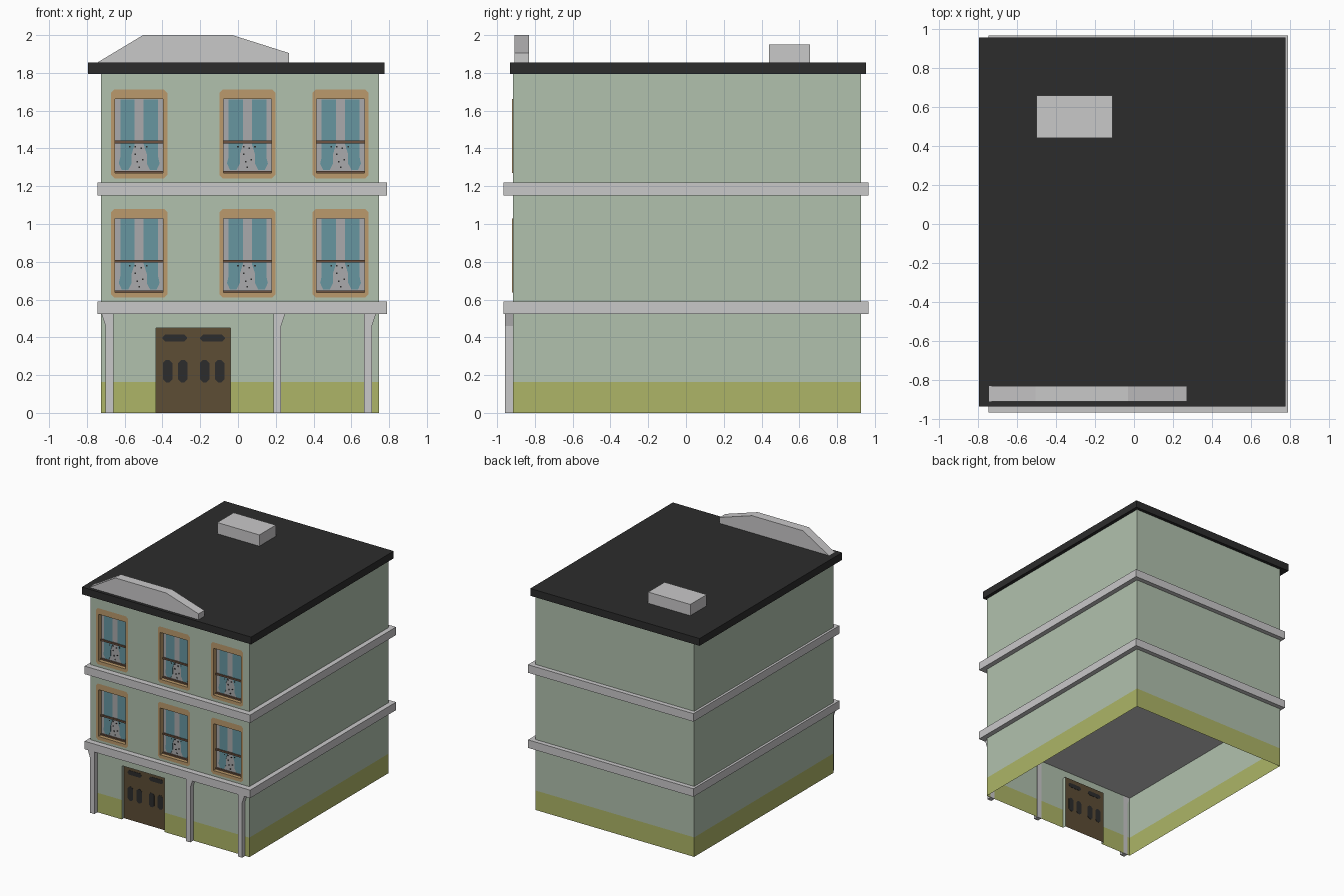
import bpy, bmesh

if "Cube" in bpy.data.objects:
    bpy.data.objects.remove(bpy.data.objects["Cube"])

def mat(name, r, g, b):
    m = bpy.data.materials.new(name)
    lin = [((c / 255 + 0.055) / 1.055) ** 2.4 for c in (r, g, b)]
    m.diffuse_color = (*lin, 1)
    m.use_nodes = True
    m.node_tree.nodes["Principled BSDF"].inputs["Base Color"].default_value = m.diffuse_color
    return m

GREEN = mat("wall green", 177, 193, 174)
OLIVE = mat("base olive", 173, 181, 103)
GREY = mat("stone grey", 201, 200, 201)
ROOF = mat("roof black", 44, 44, 44)
BROWN = mat("door brown", 93, 77, 53)
TAN = mat("frame tan", 187, 154, 108)
TEAL = mat("glass teal", 103, 150, 160)
PALE = mat("curtain grey", 170, 170, 172)
SASH = mat("sash brown", 110, 84, 66)

def mesh(name, verts, faces, mats, idx=None):
    me = bpy.data.meshes.new(name)
    me.from_pydata(verts, [], faces)
    for m in mats:
        me.materials.append(m)
    if idx:
        for p, i in zip(me.polygons, idx):
            p.material_index = i
    ob = bpy.data.objects.new(name, me)
    bpy.context.collection.objects.link(ob)
    return ob

def prism(name, pts, y0, y1, m):
    """Extrude an x-z outline from y0 to y1."""
    n = len(pts)
    verts = [(x, y0, z) for x, z in pts] + [(x, y1, z) for x, z in pts]
    faces = [list(range(n)), list(range(2 * n - 1, n - 1, -1))]
    faces += [(i, i + n, (i + 1) % n + n, (i + 1) % n) for i in range(n)]
    ob = mesh(name, verts, faces, [m])
    bm = bmesh.new()
    bm.from_mesh(ob.data)
    bmesh.ops.recalc_face_normals(bm, faces=bm.faces)
    bm.to_mesh(ob.data)
    bm.free()
    return ob

def box(name, x0, x1, y0, y1, z0, z1, m):
    return prism(name, [(x0, z0), (x1, z0), (x1, z1), (x0, z1)], y0, y1, m)

def octagon(x0, x1, z0, z1, c):
    return [(x0 + c, z0), (x1 - c, z0), (x1, z0 + c), (x1, z1 - c),
            (x1 - c, z1), (x0 + c, z1), (x0, z1 - c), (x0, z0 + c)]

X0, X1, Y0, Y1, TOP, BASE = -0.725, 0.747, -0.917, 0.927, 1.80, 0.163
WX = (-0.523, 0.05, 0.543)          # window centres
WZ = (0.638, 1.27)                  # window bottoms
HW, WH, DEPTH = 0.127, 0.392, 0.04  # window half width, height, recess
DOOR = (-0.434, -0.039, 0, 0.45)
holes = [(x - HW, x + HW, z, z + WH) for x in WX for z in WZ] + [DOOR]

# front wall: grid of cells, left open at the windows and door
xs = sorted({X0, X1} | {v for h in holes for v in h[:2]})
zs = sorted({0, BASE, TOP} | {v for h in holes for v in h[2:]})
verts = [(x, Y0, z) for z in zs for x in xs]
faces, idx, n = [], [], len(xs)
for j in range(len(zs) - 1):
    for i in range(n - 1):
        cx, cz = (xs[i] + xs[i + 1]) / 2, (zs[j] + zs[j + 1]) / 2
        if not any(a < cx < b and c < cz < d for a, b, c, d in holes):
            k = j * n + i
            faces.append((k, k + 1, k + 1 + n, k + n))
            idx.append(int(cz < BASE))
mesh("front_wall", verts, faces, [GREEN, OLIVE], idx)

# other three walls with the olive base stripe
plan = [(X1, Y0), (X1, Y1), (X0, Y1), (X0, Y0)]
verts = [(x, y, z) for z in (0, BASE, TOP) for x, y in plan]
faces = [(k, k + 1, k + 5, k + 4) for k in (0, 1, 2, 4, 5, 6)]
mesh("side_and_back_walls", verts, faces, [GREEN, OLIVE], [1, 1, 1, 0, 0, 0])

# floor bands, roof slab, roof hatch
for name, z in (("lower_band", 0.523), ("upper_band", 1.152)):
    box(name, -0.745, 0.788, -0.965, 0.965, z, z + 0.067, GREY)
box("roof_slab", -0.793, 0.775, -0.933, 0.953, 1.795, 1.856, ROOF)
box("roof_hatch", -0.50, -0.11, 0.44, 0.657, 1.85, 1.95, GREY)

# gable parapet on the roof edge
prism("parapet", [(-0.743, 1.856), (0.27, 1.856), (0.27, 1.905), (-0.03, 2.0),
                  (-0.503, 2.0)], -0.907, -0.83, GREY)

# pillars with a flared top on one side
for name, x, s in (("left_pillar", -0.66, -1), ("middle_pillar", 0.187, 1),
                   ("right_pillar", 0.668, 1)):
    prism(name, [(x, 0), (x + s * 0.041, 0), (x + s * 0.041, 0.46),
                 (x + s * 0.063, 0.525), (x, 0.525)], -0.957, Y0 + 0.002, GREY)

# door recess, door and its dark panes
a, b, c, d = DOOR
yd = Y0 + 0.028
mesh("door_reveal",
     [(x, y, z) for y in (Y0, yd) for x, z in ((a, c), (a, d), (b, d), (b, c))],
     [(0, 4, 5, 1), (1, 5, 6, 2), (2, 6, 7, 3)], [GREEN])
mesh("door", [(a, yd, c), (b, yd, c), (b, yd, d), (a, yd, d)], [(0, 1, 2, 3)], [BROWN])
for x in (-0.40, -0.20):
    prism("door_top_pane", octagon(x, x + 0.13, 0.378, 0.414, 0.014),
          yd - 0.002, yd + 0.002, ROOF)
for x in (-0.398, -0.317, -0.202, -0.122):
    prism("door_pane", octagon(x, x + 0.05, 0.162, 0.28, 0.016),
          yd - 0.002, yd + 0.002, ROOF)

def window(cx, z):
    x0, x1, z1 = cx - HW, cx + HW, z + WH
    yf, yb = Y0 - 0.003, Y0 + DEPTH
    # frame: chamfered plate around the opening plus the reveals
    out = octagon(cx - 0.149, cx + 0.149, z - 0.028, z1 + 0.05, 0.018)
    inn = [(x0, z), (x1, z), (x1, z1), (x0, z1)]
    vs = [(x, yf, w) for x, w in out] + [(x, yf, w) for x, w in inn]
    vs += [(x, yb, w) for x, w in inn]
    fs = []
    for i in range(4):
        j = (i + 1) % 4
        fs.append((2 * i, 2 * i + 1, 8 + j, 8 + i))
        fs.append((2 * i + 1, (2 * i + 2) % 8, 8 + j))
        fs.append((8 + i, 8 + j, 12 + j, 12 + i))
    mesh("window_frame", vs, fs, [TAN])
    # pane with pale curtains, teal glass stripes narrowing at the bottom
    mesh("window_pane", [(x, yb, w) for x, w in inn], [(0, 1, 2, 3)], [PALE])
    for s in (-1, 1):
        p = [(0.024, z1 - 0.003), (0.10, z1 - 0.003), (0.10, z + 0.085),
             (0.108, z + 0.05), (0.092, z + 0.015), (0.058, z + 0.015),
             (0.04, z + 0.05), (0.04, z + 0.10), (0.024, z + 0.15)]
        prism("window_glass", [(cx + s * x, w) for x, w in p], yb - 0.003, yb, TEAL)
    # sash bar and sill strip
    box("sash_bar", x0, x1, yb - 0.012, yb, z + 0.157, z + 0.171, SASH)
    box("sill_strip", x0, x1, yb - 0.012, yb, z, z + 0.011, SASH)
    # lace dots
    for dx, dz in ((-0.05, 0.14), (-0.02, 0.14), (0.01, 0.13), (0.04, 0.14),
                   (-0.02, 0.10), (0.02, 0.07), (-0.01, 0.06), (0, 0.03)):
        box("lace_dot", cx + dx - 0.004, cx + dx + 0.004, yb - 0.005, yb,
            z + dz - 0.004, z + dz + 0.004, ROOF)

for cx in WX:
    for z in WZ:
        window(cx, z)
